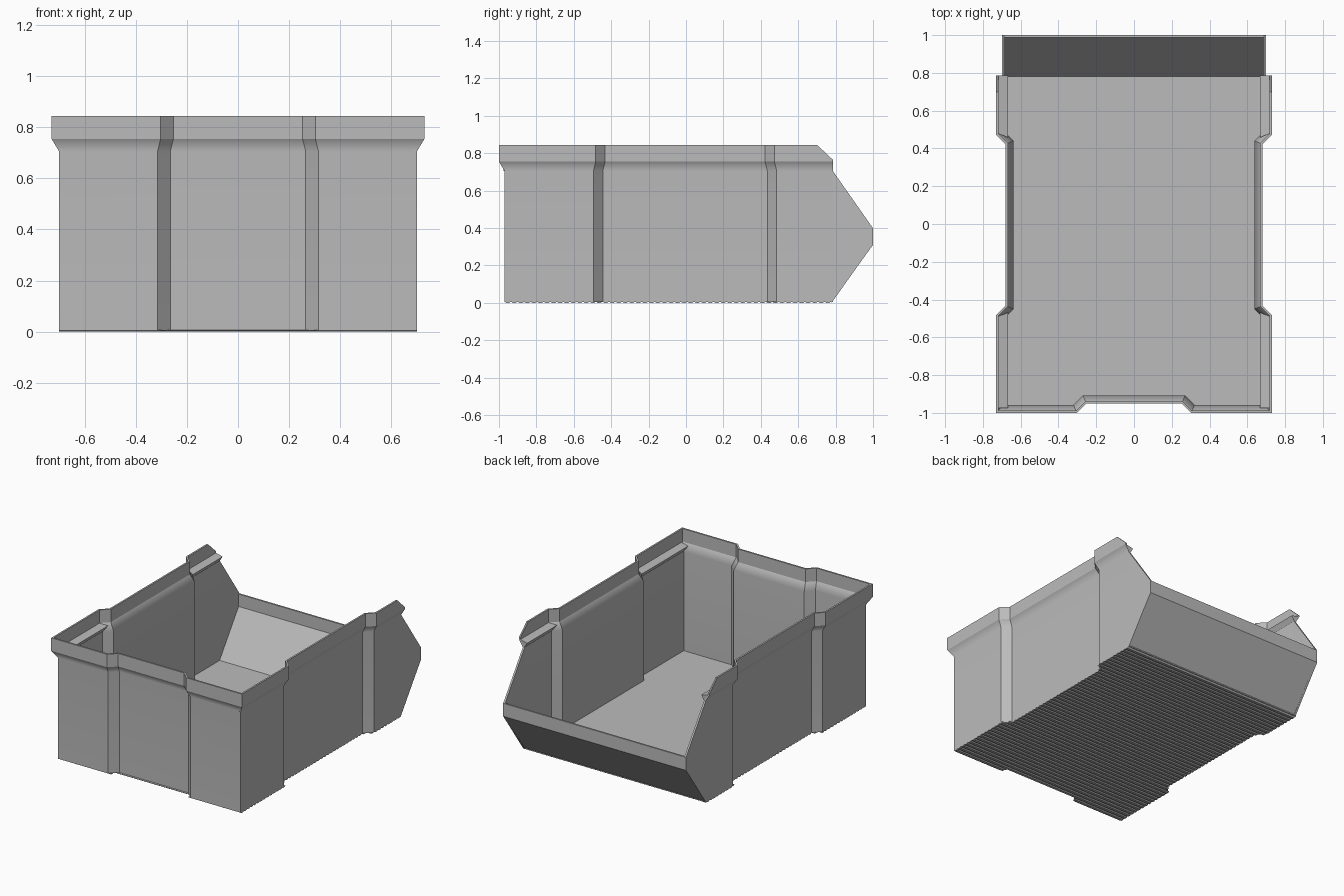
import bpy, bmesh, math

cube = bpy.data.objects.get("Cube")
if cube:
    bpy.data.objects.remove(cube, do_unlink=True)

# One grey plastic for the whole bin
plastic = bpy.data.materials.new("grey plastic")
plastic.use_nodes = True
grey = (0.5, 0.5, 0.5, 1)
plastic.diffuse_color = grey
plastic.node_tree.nodes["Principled BSDF"].inputs["Base Color"].default_value = grey

HALF_W, FRONT_Y, BACK_Y = 0.70, -0.97, 0.785
STEP = 0.05        # depth of the side and front recesses
WALL = 0.013
RIM_Z = 0.755      # underside of the vertical rim band
FLARE_Z = 0.705    # where the wall starts to flare outwards
TOP_Z = 0.845


def outline(d, back_y):
    """Plan path of the U-shaped wall, offset outwards by d."""
    k = d * math.tan(math.radians(22.5))
    x, f = HALF_W + d, FRONT_Y - d
    half = [(x, back_y), (x, 0.485 - k), (x - STEP, 0.435 - k),
            (x - STEP, -0.445 + k), (x, -0.495 + k), (x, f),
            (0.315 - k, f), (0.265 - k, f + STEP)]
    return half + [(-px, py) for px, py in reversed(half)]


def loft(bm, rings):
    """Skin a list of equal, closed vertex rings and cap both ends."""
    rows = [[bm.verts.new(p) for p in ring] for ring in rings]
    n = len(rows[0])
    for a, b in zip(rows, rows[1:]):
        for i in range(n):
            j = (i + 1) % n
            bm.faces.new((a[i], a[j], b[j], b[i]))
    bm.faces.new(rows[0])
    bm.faces.new(rows[-1])


def finish(bm, name, smooth=False):
    bmesh.ops.recalc_face_normals(bm, faces=bm.faces)
    if smooth:
        for e in bm.edges:
            if all(v.co.z > RIM_Z - 0.001 for v in e.verts):
                e.smooth = False
    mesh = bpy.data.meshes.new(name)
    bm.to_mesh(mesh)
    bm.free()
    mesh.materials.append(plastic)
    obj = bpy.data.objects.new(name, mesh)
    bpy.context.collection.objects.link(obj)
    if smooth:
        bpy.ops.object.select_all(action='DESELECT')
        bpy.context.view_layer.objects.active = obj
        obj.select_set(True)
        bpy.ops.object.shade_smooth_by_angle(angle=math.radians(36))
        mod = obj.modifiers.new("even shading", 'WEIGHTED_NORMAL')
        mod.keep_sharp = True
    return obj


# Wall with flared rim: (offset, height, back end)
section = [(0, 0.005, BACK_Y), (0, FLARE_Z, BACK_Y), (0.03, RIM_Z, BACK_Y),
           (0.03, 0.765, BACK_Y), (0.03, TOP_Z, 0.70),
           (0.018, TOP_Z, 0.70), (0.018, 0.765, BACK_Y), (0.018, RIM_Z, BACK_Y),
           (-WALL, FLARE_Z, BACK_Y), (-WALL, 0.005, BACK_Y)]
levels = [[(x, y, z) for x, y in outline(d, b)] for d, z, b in section]
bm = bmesh.new()
loft(bm, list(zip(*levels)))
finish(bm, "wall_and_rim", smooth=True)

# Floor plate following the wall outline
bm = bmesh.new()
plan = outline(-0.002, BACK_Y)
loft(bm, [[(x, y, z) for x, y in plan] for z in (0.006, 0.02)])
finish(bm, "floor")

# Sloping lip at the open end
lip = [(0.775, 0), (1.0, 0.31), (1.0, 0.40), (0.988, 0.40), (0.988, 0.314), (0.78, 0.02)]
bm = bmesh.new()
loft(bm, [[(x, y, z) for y, z in lip] for x in (-HALF_W, HALF_W)])
finish(bm, "open_end_lip")

# Cheeks joining the side walls to the lip
cheek = [(0.78, 0.003), (0.999, 0.31), (0.999, 0.40), (BACK_Y, FLARE_Z)]
for side, name in ((1, "left_cheek"), (-1, "right_cheek")):
    bm = bmesh.new()
    loft(bm, [[(side * x, y, z) for y, z in cheek] for x in (HALF_W - WALL, HALF_W)])
    finish(bm, name)

# Stacking ledges inside the side rims, mitred where they meet the recesses
ledge = [(0.72, RIM_Z), (0.667, 0.742), (0.69, FLARE_Z)]
back_mitre = (0.48, 0.458, 0.483)
front_mitre = (-0.49, -0.468, -0.493)
for side, label in ((1, "left"), (-1, "right")):
    for ends, mitre, place in ((BACK_Y, back_mitre, "back"), (-0.975, front_mitre, "front")):
        bm = bmesh.new()
        loft(bm, [[(side * x, ends, z) for x, z in ledge],
                  [(side * x, y, z) for (x, z), y in zip(ledge, mitre)]])
        finish(bm, f"{label}_{place}_ledge")

# Fine grip ribs across the underside
bm = bmesh.new()
count = 50
pitch = (0.775 - FRONT_Y) / count


def rib(x0, x1, y):
    prof = [(y, 0.007), (y + pitch * 0.25, 0), (y + pitch * 0.75, 0), (y + pitch, 0.007)]
    loft(bm, [[(x, py, z) for py, z in prof] for x in (x0, x1)])


for i in range(count):
    y = FRONT_Y + i * pitch
    mid = y + pitch / 2
    w = HALF_W - min(STEP, max(0, min(mid + 0.495, 0.485 - mid)))
    if mid < FRONT_Y + STEP:
        gap = 0.315 - (mid - FRONT_Y)
        rib(-w, -gap, y)
        rib(gap, w, y)
    else:
        rib(-w, w, y)
finish(bm, "underside_ribs")
